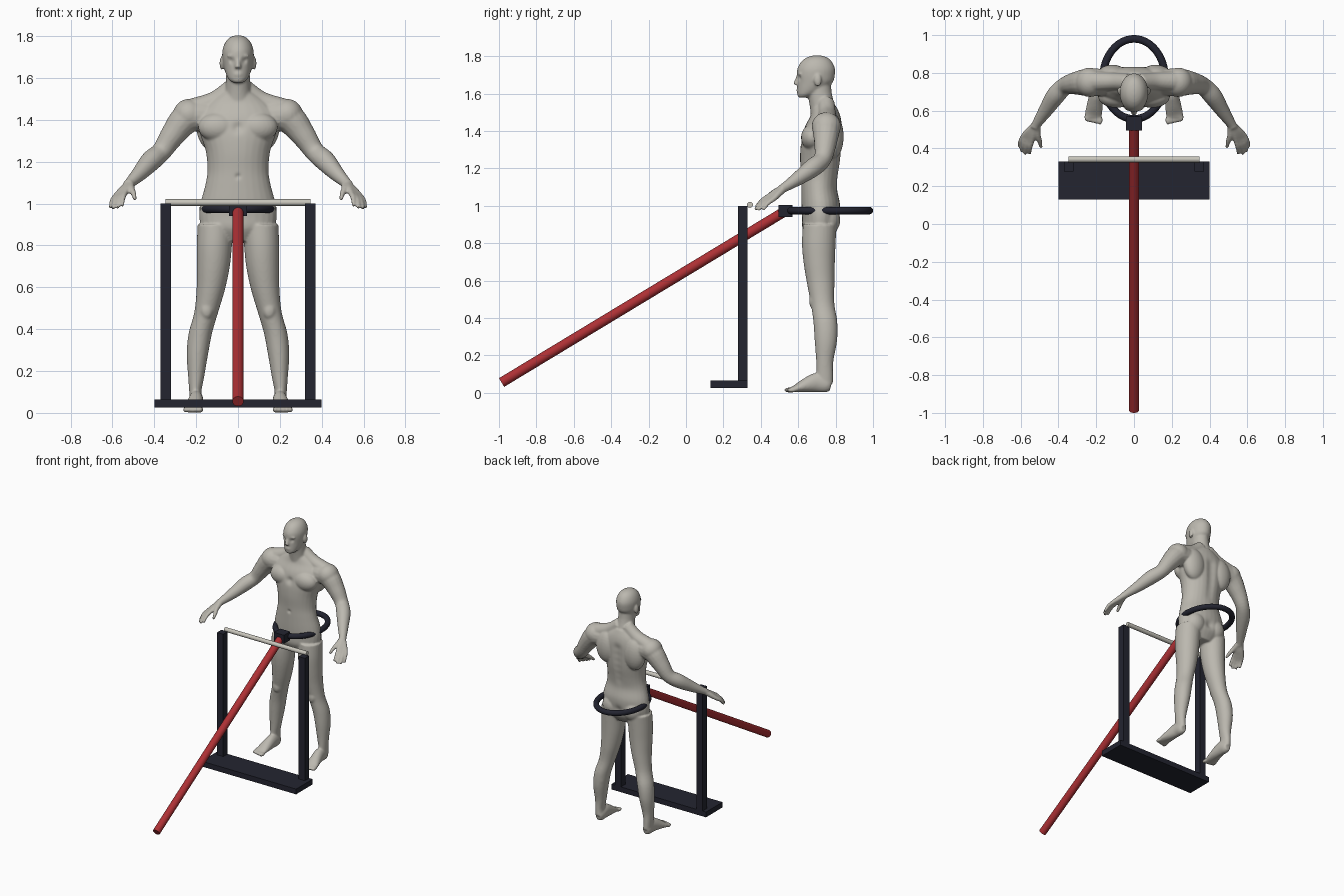
import bpy, bmesh, math
from mathutils import Vector, Matrix

cube = bpy.data.objects.get("Cube")
if cube:
    bpy.data.objects.remove(cube, do_unlink=True)


def material(name, rgb):
    mat = bpy.data.materials.new(name)
    mat.use_nodes = True
    colour = (*rgb, 1)
    mat.diffuse_color = colour
    mat.node_tree.nodes["Principled BSDF"].inputs["Base Color"].default_value = colour
    return mat


skin = material("warm_grey_skin", (.5, .48, .43))
cloth = material("charcoal_cloth", (.09, .085, .095))
steel = material("dark_blue_steel", (.017, .018, .03))
red = material("red_paint", (.42, .03, .035))
pale = material("pale_bar", (.58, .56, .5))


def finish(name, bm, mats):
    mesh = bpy.data.meshes.new(name)
    bm.to_mesh(mesh)
    bm.free()
    obj = bpy.data.objects.new(name, mesh)
    bpy.context.collection.objects.link(obj)
    for mat in mats:
        mesh.materials.append(mat)
    return obj


def smooth(obj, degrees=40):
    bpy.ops.object.select_all(action='DESELECT')
    obj.select_set(True)
    bpy.context.view_layer.objects.active = obj
    bpy.ops.object.shade_smooth_by_angle(angle=math.radians(degrees))


def box(name, low, high, mat):
    low, high = Vector(low), Vector(high)
    bm = bmesh.new()
    bmesh.ops.create_cube(bm, size=1, matrix=Matrix.Translation((low + high) / 2)
                          @ Matrix.Diagonal((high - low).to_4d()))
    return finish(name, bm, [mat])


def rod(name, start, end, radius, mat):
    start, end = Vector(start), Vector(end)
    axis = end - start
    bm = bmesh.new()
    bmesh.ops.create_cone(bm, cap_ends=True, segments=32, radius1=radius, radius2=radius,
                          depth=axis.length, matrix=Matrix.Translation((start + end) / 2)
                          @ axis.to_track_quat('Z', 'Y').to_matrix().to_4x4())
    smooth(finish(name, bm, [mat]))


def ball(bm, centre, size):
    bmesh.ops.create_uvsphere(bm, u_segments=24, v_segments=16, radius=1,
                              matrix=Matrix.Translation(centre) @ Matrix.Diagonal((*size, 1)))


def spline(points, steps=5):
    pts = [Vector(p) for p in points]
    out = []
    for i in range(len(pts) - 1):
        a, b, c, d = pts[max(i - 1, 0)], pts[i], pts[i + 1], pts[min(i + 2, len(pts) - 1)]
        for k in range(steps):
            t = k / steps
            out.append(b + (c - a) * (t / 2) + (a * 2 - b * 5 + c * 4 - d) * (t * t / 2)
                       + (b * 3 - a - c * 3 + d) * (t ** 3 / 2))
    return out + [pts[-1]]


def loft(bm, sections, level=True, sides=28):
    """Skin ellipses (x, y, z, half width, half depth); level keeps them horizontal."""
    path = spline(sections)
    rings = []
    for i, s in enumerate(path):
        turn = Matrix.Identity(3)
        if not level:
            axis = path[min(i + 1, len(path) - 1)].xyz - path[max(i - 1, 0)].xyz
            turn = axis.to_track_quat('Z', 'Y').to_matrix()
        angles = [math.tau * k / sides for k in range(sides)]
        rings.append([bm.verts.new(s.xyz + turn @ Vector((s[3] * math.cos(a), s[4] * math.sin(a), 0)))
                      for a in angles])
    faces = [bm.faces.new(rings[0]), bm.faces.new(rings[-1])]
    for lower, upper in zip(rings, rings[1:]):
        for k in range(sides):
            n = (k + 1) % sides
            faces.append(bm.faces.new((lower[k], lower[n], upper[n], upper[k])))
    bmesh.ops.recalc_face_normals(bm, faces=faces)


def tube(bm, points):
    loft(bm, [(*p, p[-1]) for p in points], level=False, sides=16)


body = bmesh.new()

# Leg
loft(body, [(.2, .742, .05, .03, .045), (.204, .742, .1, .029, .044), (.2, .742, .17, .038, .046),
            (.194, .748, .28, .051, .06), (.18, .745, .38, .056, .064), (.152, .73, .48, .057, .063),
            (.13, .72, .59, .068, .074), (.118, .712, .7, .079, .084), (.113, .71, .8, .084, .09),
            (.108, .715, .9, .085, .09)])
ball(body, (.183, .773, .35), (.042, .036, .09))
ball(body, (.15, .685, .49), (.032, .027, .045))

# Foot with toes
loft(body, [(.2, .775, .04, .022, .03), (.2, .75, .045, .032, .044), (.2, .7, .055, .035, .052),
            (.206, .64, .04, .041, .038), (.214, .585, .022, .046, .02), (.215, .565, .018, .044, .015)],
     level=False)
for k in range(5):
    ball(body, (.18 + .018 * k, .55 + .004 * k, .015), (.014 - .001 * k, .025, .014))

# Buttock, chest muscle, shoulder, back muscle
ball(body, (.085, .75, .925), (.08, .075, .085))
ball(body, (.095, .675, 1.365), (.095, .06, .07))
ball(body, (.235, .75, 1.425), (.075, .078, .075))
ball(body, (.115, .785, 1.37), (.085, .058, .12))
# Trapezius
tube(body, [(.03, .75, 1.55, .045), (.11, .755, 1.49, .047), (.21, .755, 1.45, .055)])

# Arm
tube(body, [(.15, .75, 1.42, .07), (.24, .75, 1.41, .074), (.31, .745, 1.33, .06),
            (.365, .73, 1.25, .048), (.415, .68, 1.205, .05), (.465, .605, 1.15, .039),
            (.515, .53, 1.1, .026), (.525, .51, 1.09, .026)])

# Hand: palm, fingers and thumb
wrist = Vector((.515, .53, 1.1))
tips = [(.552, .372, .99), (.577, .37, .978), (.597, .385, .976), (.61, .412, .978)]
for k, tip in enumerate(tips):
    knuckle = Vector((.54 + .015 * k, .44 + .009 * k, 1.05 - .005 * k))
    middle = knuckle.lerp(Vector(tip), .5) + Vector((.003, 0, .008))
    tube(body, [(*wrist, .02), (*wrist.lerp(knuckle, .6), .018), (*knuckle, .014),
                (*middle, .012), (*tip, .009)])
tube(body, [(*wrist, .02), (.51, .47, 1.07, .017), (.498, .435, 1.045, .013), (.492, .405, 1.02, .009)])

# Ear
ball(body, (.078, .705, 1.67), (.01, .02, .033))

# Mirror the limbs
copy = bmesh.ops.duplicate(body, geom=body.verts[:] + body.edges[:] + body.faces[:])["geom"]
for v in copy:
    if isinstance(v, bmesh.types.BMVert):
        v.co.x *= -1
bmesh.ops.reverse_faces(body, faces=[f for f in copy if isinstance(f, bmesh.types.BMFace)])

# Torso
loft(body, [(0, .715, .82, .1, .06), (0, .718, .88, .17, .095), (0, .72, .94, .185, .1),
            (0, .72, 1.01, .177, .103), (0, .712, 1.09, .156, .096), (0, .715, 1.16, .146, .1),
            (0, .72, 1.25, .154, .11), (0, .725, 1.34, .183, .11), (0, .735, 1.42, .195, .1),
            (0, .745, 1.48, .15, .08), (0, .74, 1.53, .08, .065)])
# Neck
loft(body, [(0, .745, 1.46, .075, .075), (0, .73, 1.53, .063, .068), (0, .715, 1.6, .057, .065),
            (0, .71, 1.66, .056, .065)])
# Head
loft(body, [(0, .628, 1.578, .024, .026), (0, .642, 1.592, .043, .047), (0, .667, 1.62, .058, .073),
            (0, .69, 1.66, .07, .095), (0, .694, 1.7, .075, .102), (0, .696, 1.735, .074, .1),
            (0, .698, 1.77, .061, .082), (0, .7, 1.793, .04, .054), (0, .7, 1.804, .013, .018)])
# Nose, lips, brow
tube(body, [(0, .602, 1.695, .009), (0, .59, 1.665, .012), (0, .586, 1.648, .016)])
ball(body, (0, .605, 1.617), (.025, .016, .012))
ball(body, (0, .612, 1.705), (.052, .018, .011))

# Fuse the parts into one skin
man = finish("man", body, [])
fuse = man.modifiers.new("fuse", 'REMESH')
fuse.mode = 'VOXEL'
fuse.voxel_size = .0062
relax = man.modifiers.new("relax", 'SMOOTH')
relax.factor = .5
relax.iterations = 6
graph = bpy.context.evaluated_depsgraph_get()
fused = bpy.data.meshes.new_from_object(man.evaluated_get(graph))
man.modifiers.clear()
man.data = fused

# Sculpted hollows: place, reach, push
hollows = [((.03, .605, 1.683), .014, (0, .009, 0)),
           ((0, .61, 1.617), .009, (0, .004, 0)),
           ((0, .61, 1.365), .025, (0, .014, 0)),
           ((0, .615, 1.13), .012, (0, .008, 0)),
           ((0, .84, .92), .03, (0, -.02, 0))]
hollows += [((0, .84, 1.15 + .05 * k), .032, (0, -.01, 0)) for k in range(6)]
bm = bmesh.new()
bm.from_mesh(fused)
for v in bm.verts:
    here = Vector((abs(v.co.x), v.co.y, v.co.z))
    for place, reach, push in hollows:
        gap = (here - Vector(place)).length / reach
        if gap < 3:
            v.co += Vector(push) * math.exp(-gap * gap)
    v.co.z = max(v.co.z, 0)

# Shorts: cut hem and waistband, then colour between them
hem, waist = .81, 1.065
for height in (hem, waist):
    bmesh.ops.bisect_plane(bm, geom=bm.verts[:] + bm.edges[:] + bm.faces[:],
                           plane_co=(0, 0, height), plane_no=(0, 0, 1))
for f in bm.faces:
    c = f.calc_center_median()
    f.material_index = int(hem < c.z < waist and abs(c.x) < .3)
    f.smooth = True
bm.to_mesh(fused)
bm.free()
fused.materials.clear()
for mat in (skin, cloth):
    fused.materials.append(mat)

# Stand: base plate, posts, cross bar
box("base_plate", (-.4, .13, .025), (.4, .33, .065), steel)
for side, name in ((1, "left_post"), (-1, "right_post")):
    box(name, (side * .345 - .026, .277, .065), (side * .345 + .026, .33, 1), steel)
rod("cross_bar", (-.347, .342, 1.005), (.347, .342, 1.005), .016, pale)

# Slanted pole and its hub
rod("slanted_pole", (0, -.986, .055), (0, .52, .965), .027, red)
box("ring_hub", (-.042, .495, .94), (.042, .57, 1.005), steel)

# Oval waist ring
ring = bmesh.new()
count, sides = 64, 16
loops = []
for i in range(count):
    a = math.tau * i / count
    loop = []
    for k in range(sides):
        b = math.tau * k / sides
        out = .02 * math.cos(b)
        loop.append(ring.verts.new(((.165 + out) * math.cos(a), .768 + (.212 + out) * math.sin(a),
                                    .974 + .02 * math.sin(b))))
    loops.append(loop)
for i in range(count):
    one, two = loops[i], loops[(i + 1) % count]
    for k in range(sides):
        n = (k + 1) % sides
        ring.faces.new((one[k], two[k], two[n], one[n]))
bmesh.ops.recalc_face_normals(ring, faces=ring.faces[:])
smooth(finish("waist_ring", ring, [steel]))
